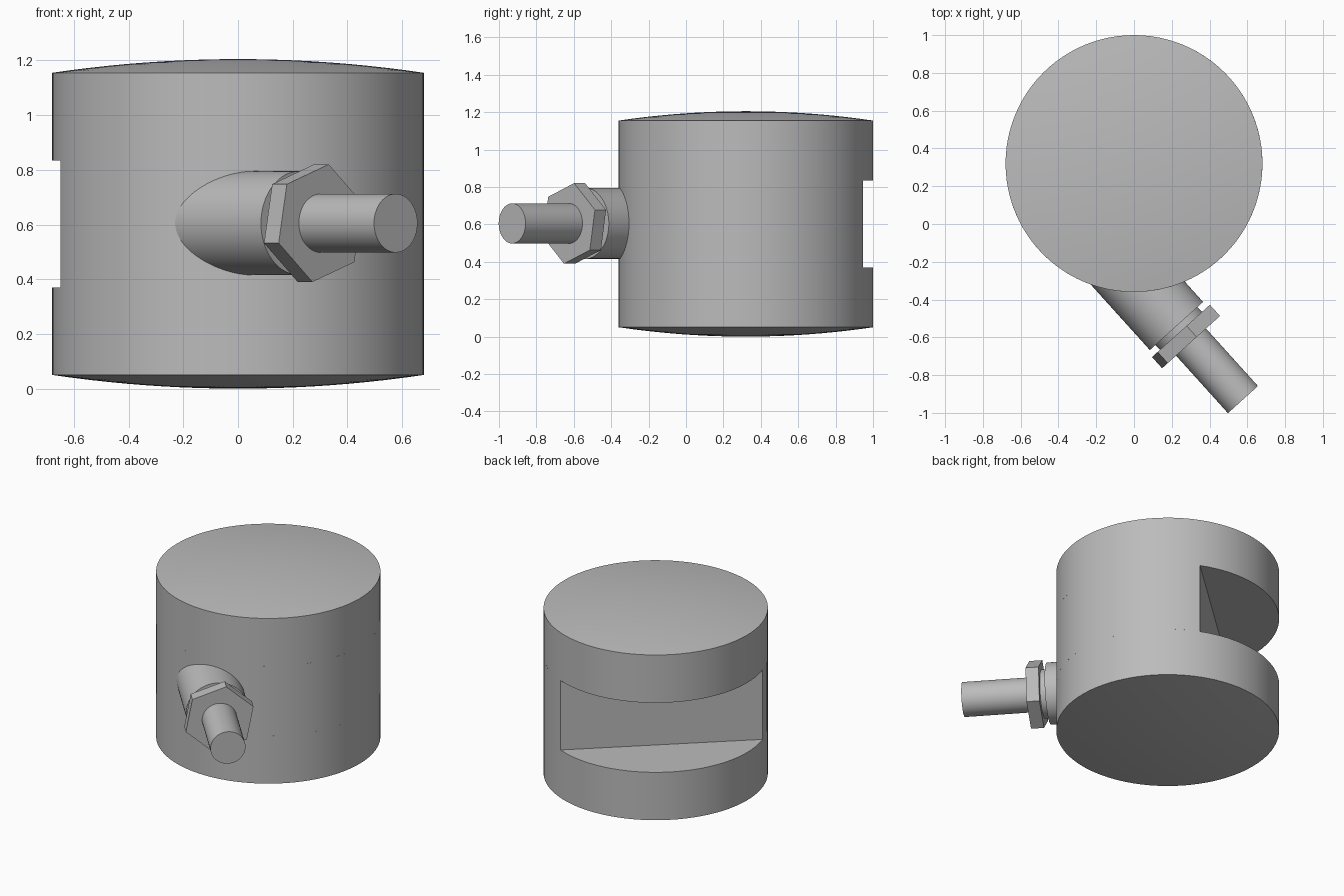
import bpy, bmesh, math
from mathutils import Matrix, Vector

cube = bpy.data.objects.get("Cube")
if cube:
    bpy.data.objects.remove(cube, do_unlink=True)

grey = bpy.data.materials.new("grey metal")
grey.use_nodes = True
colour = (0.5, 0.5, 0.5, 1)
grey.diffuse_color = colour
grey.node_tree.nodes["Principled BSDF"].inputs["Base Color"].default_value = colour

CENTRE = Vector((0, 0.32, 0))
RADIUS = 0.68
LOW, HIGH, HEIGHT = 0.37, 0.835, 1.205   # slot floor, slot ceiling, total
DOME = 0.05
SEGMENTS = 96


def finish(name, bm, matrix, smooth=True):
    bmesh.ops.recalc_face_normals(bm, faces=bm.faces)
    mesh = bpy.data.meshes.new(name)
    bm.to_mesh(mesh)
    bm.free()
    obj = bpy.data.objects.new(name, mesh)
    bpy.context.collection.objects.link(obj)
    obj.matrix_world = matrix
    mesh.materials.append(grey)
    if smooth:
        bpy.ops.object.select_all(action='DESELECT')
        obj.select_set(True)
        bpy.context.view_layer.objects.active = obj
        bpy.ops.object.shade_smooth_by_angle(angle=math.radians(30))
    return obj


def lathe(name, profile, matrix):
    """Revolve (radius, height) points around local z."""
    bm = bmesh.new()
    verts = [bm.verts.new((r, 0, z)) for r, z in profile]
    edges = [bm.edges.new(pair) for pair in zip(verts, verts[1:])]
    bmesh.ops.spin(bm, geom=verts + edges, cent=(0, 0, 0), axis=(0, 0, 1),
                   angle=math.tau, steps=SEGMENTS)
    bmesh.ops.remove_doubles(bm, verts=bm.verts, dist=0.0001)
    return finish(name, bm, matrix)


def prism(name, outline, z0, z1, matrix, smooth=True):
    """Extrude a flat outline between two heights."""
    bm = bmesh.new()
    face = bm.faces.new([bm.verts.new((x, y, z0)) for x, y in outline])
    top = bmesh.ops.extrude_face_region(bm, geom=[face])["geom"]
    bmesh.ops.translate(bm, vec=(0, 0, z1 - z0),
                        verts=[v for v in top if isinstance(v, bmesh.types.BMVert)])
    return finish(name, bm, matrix, smooth)


# Two domed wheel discs, mirrored top and bottom
def wheel(name, inner, rim, crown):
    steps = 10
    dome = [(RADIUS * (1 - i / steps), rim + (crown - rim) * (1 - (1 - i / steps) ** 2))
            for i in range(steps + 1)]
    lathe(name, [(0, inner), (RADIUS, inner)] + dome, Matrix.Translation(CENTRE))


wheel("lower_wheel", LOW, DOME, 0)
wheel("upper_wheel", HIGH, HEIGHT - DOME, HEIGHT)

# Hub between the wheels, cut flat on the side away from the stem
axis = Vector((0.67, -0.742, 0)).normalized()
back = math.atan2(-axis.y, -axis.x)
half = math.acos(0.285 / RADIUS)
sweep = math.tau - 2 * half
arc = [back + half + sweep * i / 72 for i in range(73)]
prism("hub", [(RADIUS * math.cos(a), RADIUS * math.sin(a)) for a in arc],
      LOW, HIGH, Matrix.Translation(CENTRE))

# Stem frame: local z runs outward along the bolt, local y is up
side = Vector((0, 0, 1)).cross(axis)
frame = Matrix((side, Vector((0, 0, 1)), axis)).transposed().to_4x4()
frame.translation = Vector((0.225, -0.54, 0.605))


def rod(name, radius, start, end):
    lathe(name, [(0, start), (radius, start), (radius, end), (0, end)], frame)


rod("collar", 0.19, -0.6, 0)
rod("neck", 0.15, -0.02, 0.04)
rod("bolt", 0.107, 0, 0.525)

# Hexagonal nut, turned slightly
turn = math.radians(79.4)
hexagon = [(0.219 * math.cos(turn + i * math.tau / 6),
            0.219 * math.sin(turn + i * math.tau / 6)) for i in range(6)]
prism("nut", hexagon, 0.035, 0.115, frame, smooth=False)
